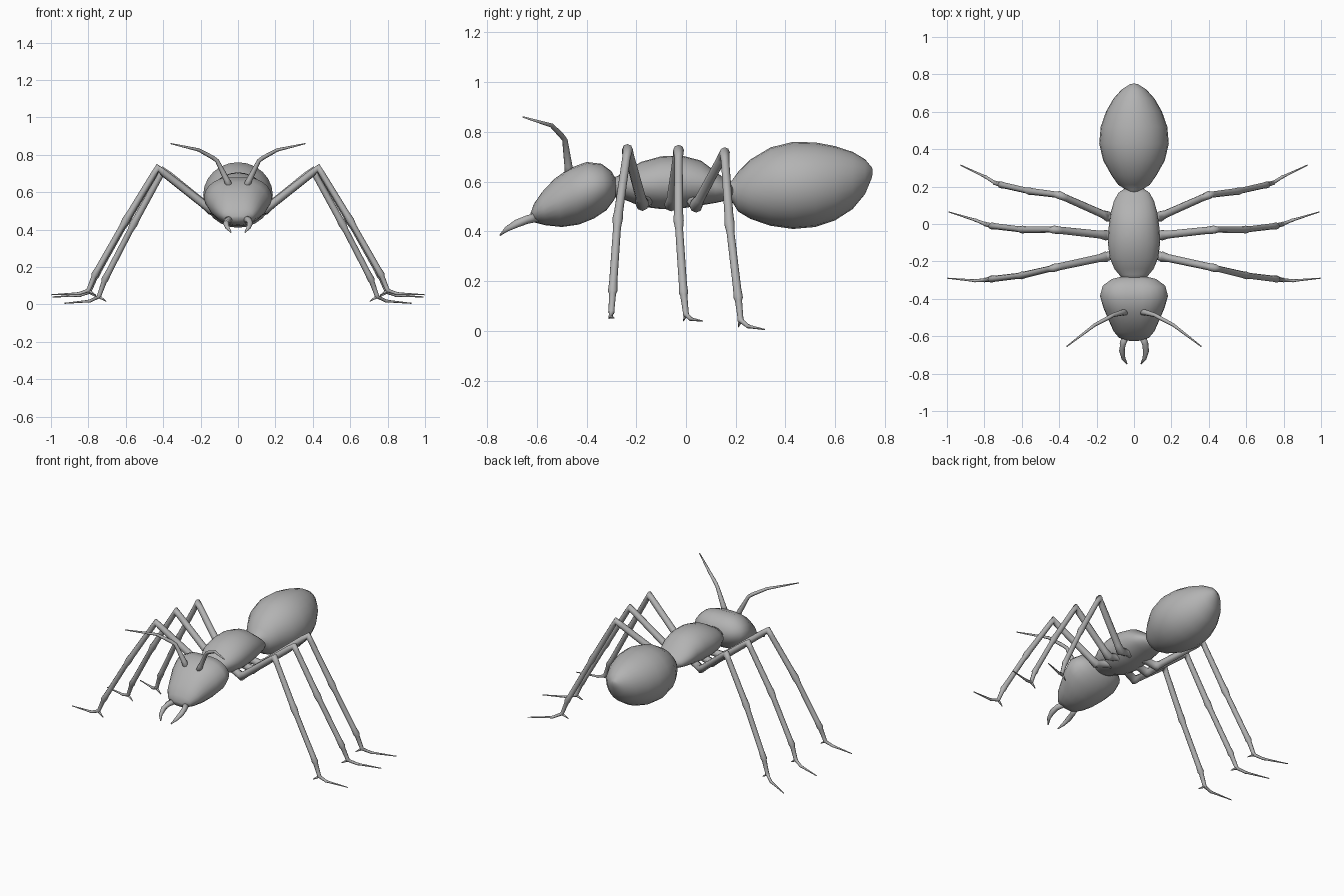
import bpy
import bmesh
from math import cos, sin, pi
from mathutils import Vector

default = bpy.data.objects.get("Cube")
if default:
    bpy.data.objects.remove(default, do_unlink=True)

grey = bpy.data.materials.new("shell_grey")
grey.use_nodes = True
grey.diffuse_color = (0.45, 0.45, 0.45, 1)
grey.node_tree.nodes["Principled BSDF"].inputs["Base Color"].default_value = grey.diffuse_color


def skin_rings(name, rings):
    """Join equal rings of points into one closed, smooth skin."""
    bm = bmesh.new()
    loops = [[bm.verts.new(point) for point in ring] for ring in rings]
    count = len(loops[0])
    for near, far in zip(loops, loops[1:]):
        for i in range(count):
            j = (i + 1) % count
            bm.faces.new((near[i], near[j], far[j], far[i]))
    bm.faces.new(loops[0])
    bm.faces.new(loops[-1])
    bmesh.ops.recalc_face_normals(bm, faces=bm.faces)
    mesh = bpy.data.meshes.new(name)
    bm.to_mesh(mesh)
    bm.free()
    mesh.materials.append(grey)
    mesh.shade_smooth()
    obj = bpy.data.objects.new(name, mesh)
    bpy.context.collection.objects.link(obj)
    return obj


def body_part(name, sections, groove=0.0, sides=24):
    """Each section: top y, top z, bottom y, bottom z, half width."""
    rings = []
    for top_y, top_z, low_y, low_z, half_width in sections:
        ring = []
        for i in range(sides):
            angle = 2 * pi * i / sides
            mix = (1 + cos(angle)) / 2
            dip = groove * max(0, cos(angle)) ** 12 * half_width
            ring.append((half_width * sin(angle),
                         low_y + (top_y - low_y) * mix,
                         low_z + (top_z - low_z) * mix - dip))
        rings.append(ring)
    return skin_rings(name, rings)


def upright(sections):
    """Turn y, bottom z, top z, half width into vertical sections."""
    return [(y, top, y, low, width) for y, low, top, width in sections]


def tube(name, points, radii, sides=8):
    """Tapered limb through the points."""
    points = [Vector(p) for p in points]
    rings = []
    for i, point in enumerate(points):
        tangent = Vector()
        if i > 0:
            tangent += (point - points[i - 1]).normalized()
        if i < len(points) - 1:
            tangent += (points[i + 1] - point).normalized()
        tangent.normalize()
        across = tangent.cross(Vector((0, 1, 0))).normalized()
        other = tangent.cross(across)
        rings.append([point + radii[i] * (across * cos(2 * pi * k / sides)
                                          + other * sin(2 * pi * k / sides))
                      for k in range(sides)])
    return skin_rings(name, rings)


def jointed_limb(name, joints, radii):
    """Tube with a slim start to each segment, so joints read as knuckles."""
    points, sizes = [], []
    for i in range(len(joints) - 1):
        start, end = Vector(joints[i]), Vector(joints[i + 1])
        points += [start, start.lerp(end, 0.12), start.lerp(end, 0.88)]
        sizes += [radii[i], radii[i] * 0.75,
                  radii[i] * 0.1 + radii[i + 1] * 0.75]
    points.append(Vector(joints[-1]))
    sizes.append(radii[-1])
    return tube(name, points, sizes)


# Abdomen, pointed at the rear
body_part("abdomen", upright([
    (0.15, 0.535, 0.59, 0.03), (0.185, 0.52, 0.605, 0.045),
    (0.21, 0.48, 0.64, 0.085), (0.26, 0.45, 0.69, 0.12),
    (0.34, 0.423, 0.738, 0.165), (0.43, 0.41, 0.76, 0.186),
    (0.52, 0.418, 0.758, 0.178), (0.60, 0.445, 0.743, 0.15),
    (0.67, 0.49, 0.72, 0.11), (0.72, 0.55, 0.69, 0.065),
    (0.745, 0.61, 0.66, 0.025), (0.75, 0.63, 0.65, 0.008)]))

# Thorax, with a narrow neck and waist
body_part("thorax", upright([
    (-0.31, 0.55, 0.61, 0.05), (-0.27, 0.53, 0.625, 0.08),
    (-0.24, 0.525, 0.645, 0.105), (-0.18, 0.5, 0.68, 0.13),
    (-0.1, 0.49, 0.702, 0.14), (-0.02, 0.492, 0.706, 0.136),
    (0.06, 0.505, 0.685, 0.125), (0.12, 0.515, 0.64, 0.108),
    (0.165, 0.525, 0.605, 0.085), (0.19, 0.54, 0.585, 0.05)]))

# Head, tipped forward, with a shallow groove along its crown
body_part("head", [
    (-0.28, 0.61, -0.275, 0.56, 0.05), (-0.30, 0.65, -0.29, 0.525, 0.12),
    (-0.34, 0.683, -0.32, 0.485, 0.167), (-0.40, 0.692, -0.37, 0.452, 0.182),
    (-0.47, 0.665, -0.43, 0.428, 0.163), (-0.53, 0.62, -0.50, 0.418, 0.135),
    (-0.58, 0.565, -0.565, 0.425, 0.11), (-0.612, 0.515, -0.605, 0.435, 0.08),
    (-0.625, 0.475, -0.622, 0.455, 0.03)], groove=0.07)

# Shared leg outline from coxa to toe tip: reach, height, thickness
reach = [0.06, 0.15, 0.43, 0.6, 0.765, 0.8, 0.85, 0.997]
height = [0.53, 0.51, 0.73, 0.45, 0.16, 0.075, 0.058, 0.052]
thickness = [0.03, 0.028, 0.022, 0.021, 0.019, 0.013, 0.009, 0.003]

# Per leg: y along the joints, reach factor, drop towards the foot
legs = {
    "front": ([-0.15, -0.175, -0.235, -0.275, -0.295, -0.3, -0.303, -0.29], 1, 0),
    "middle": ([-0.06, -0.06, -0.03, -0.03, -0.01, 0, 0.02, 0.065], 0.995, 0.012),
    "rear": ([0.02, 0.04, 0.155, 0.175, 0.21, 0.22, 0.25, 0.315], 0.93, 0.046)}

for side, label in ((1, "left"), (-1, "right")):
    for place, (along, factor, drop) in legs.items():
        joints = [(side * x * factor, y, z - drop * i / 7)
                  for i, (x, y, z) in enumerate(zip(reach, along, height))]
        jointed_limb(f"{label}_{place}_leg", joints, thickness)
        # Small claw behind the ankle
        ankle = Vector(joints[5])
        tube(f"{label}_{place}_claw",
             [ankle, ankle + Vector((-side * 0.04, -0.01, -0.026))],
             [0.009, 0.002])

    # Bent antenna
    tube(f"{label}_antenna",
         [(side * 0.04, -0.47, 0.62), (side * 0.06, -0.473, 0.665),
          (side * 0.112, -0.487, 0.768), (side * 0.135, -0.5, 0.785),
          (side * 0.21, -0.54, 0.826), (side * 0.36, -0.655, 0.86)],
         [0.02, 0.016, 0.011, 0.011, 0.009, 0.003])

    # Curved jaw
    tube(f"{label}_mandible",
         [(side * 0.04, -0.59, 0.46), (side * 0.06, -0.64, 0.447),
          (side * 0.064, -0.68, 0.432), (side * 0.056, -0.72, 0.41),
          (side * 0.037, -0.748, 0.385)],
         [0.02, 0.017, 0.016, 0.011, 0.003])
